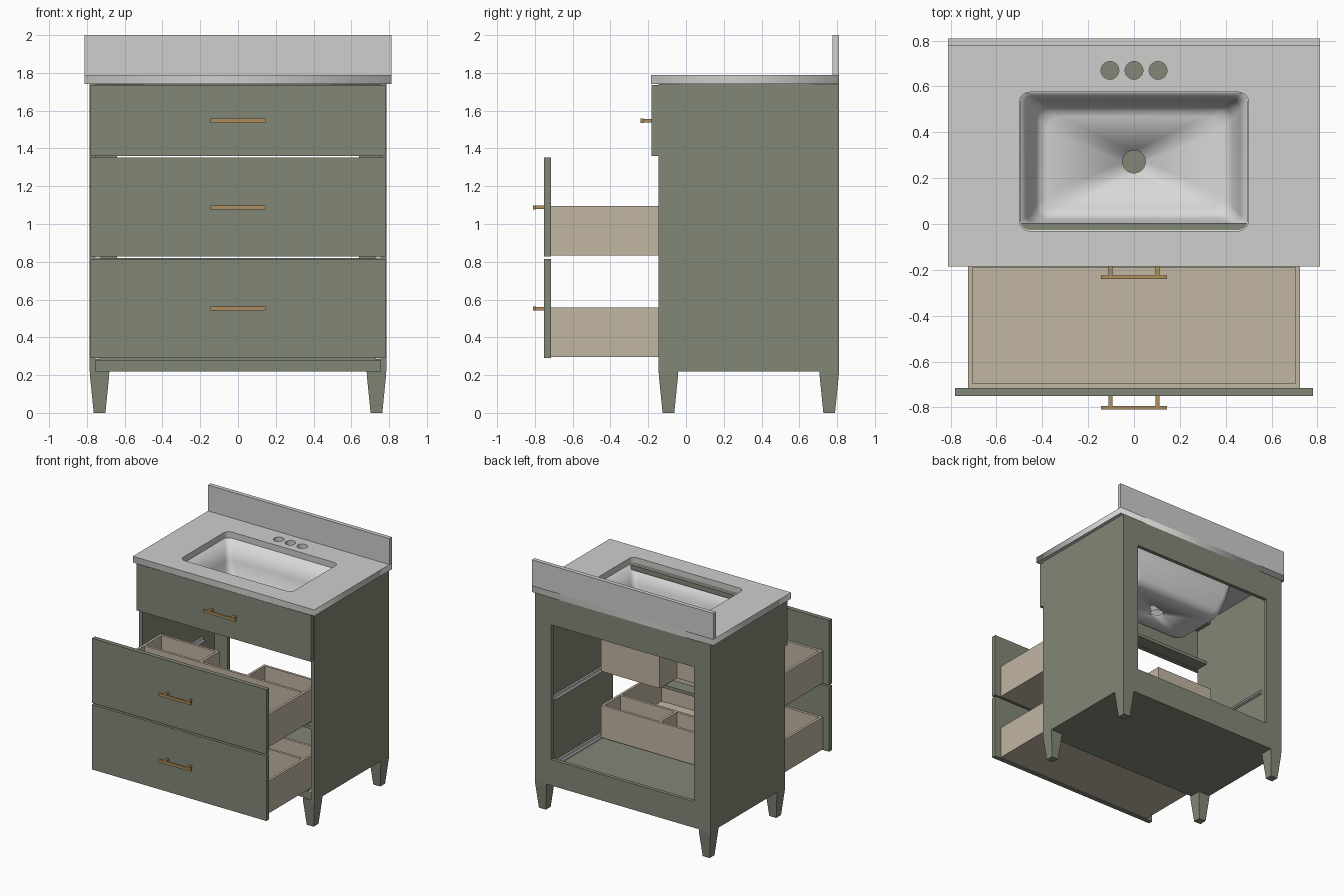
import bpy, bmesh, math

cube = bpy.data.objects.get("Cube")
if cube:
    bpy.data.objects.remove(cube, do_unlink=True)


def material(name, rgb):
    m = bpy.data.materials.new(name)
    m.use_nodes = True
    m.diffuse_color = (*rgb, 1)
    m.node_tree.nodes["Principled BSDF"].inputs["Base Color"].default_value = (*rgb, 1)
    return m


GREEN = material("sage_green_paint", (0.225, 0.245, 0.185))
TAN = material("pale_wood", (0.54, 0.465, 0.365))
STONE = material("grey_stone", (0.62, 0.62, 0.61))
WHITE = material("white_ceramic", (0.69, 0.69, 0.69))
BRASS = material("brass", (0.43, 0.275, 0.11))
STEEL = material("steel", (0.6, 0.6, 0.6))


def add_mesh(name, bm, mat):
    bmesh.ops.recalc_face_normals(bm, faces=bm.faces)
    me = bpy.data.meshes.new(name)
    bm.to_mesh(me)
    bm.free()
    me.materials.append(mat)
    ob = bpy.data.objects.new(name, me)
    bpy.context.collection.objects.link(ob)
    return ob


def boxes(name, mat, *ranges):
    """One object made of boxes, each given as (x0, x1, y0, y1, z0, z1)."""
    bm = bmesh.new()
    for x0, x1, y0, y1, z0, z1 in ranges:
        for v in bmesh.ops.create_cube(bm, size=1)["verts"]:
            v.co = (x1 if v.co.x > 0 else x0, y1 if v.co.y > 0 else y0,
                    z1 if v.co.z > 0 else z0)
    return add_mesh(name, bm, mat)


def loft(name, mat, loops, cap=True):
    """Skin a stack of equal-length point loops."""
    bm = bmesh.new()
    rings = [[bm.verts.new(p) for p in loop] for loop in loops]
    n = len(rings[0])
    for a, b in zip(rings, rings[1:]):
        for i in range(n):
            j = (i + 1) % n
            bm.faces.new((a[i], a[j], b[j], b[i]))
    if cap:
        bm.faces.new(rings[0])
        bm.faces.new(rings[-1])
    return add_mesh(name, bm, mat)


def rounded_rect(hx, y0, y1, r, z, seg=6):
    pts = []
    for k, (cx, cy) in enumerate(((hx - r, y1 - r), (r - hx, y1 - r),
                                  (r - hx, y0 + r), (hx - r, y0 + r))):
        for i in range(seg + 1):
            a = math.pi / 2 * (k + i / seg)
            pts.append((cx + r * math.cos(a), cy + r * math.sin(a), z))
    return pts


def circle(cx, cy, r, z, n=28):
    return [(cx + r * math.cos(math.tau * i / n), cy + r * math.sin(math.tau * i / n), z)
            for i in range(n)]


# Cabinet carcass
W, T, FRONT, BACK, BASE, TOP = 0.785, 0.03, -0.145, 0.81, 0.22, 1.74
IN = W - T
for side, s in (("right", -1), ("left", 1)):
    x0, x1 = sorted((s * IN, s * W))
    boxes(side + "_side_panel", GREEN, (x0, x1, FRONT, BACK, BASE, TOP))
    x0, x1 = sorted((s * 0.64, s * IN))
    boxes(side + "_back_stile", GREEN, (x0, x1, BACK - T, BACK, 0.43, 1.52))
boxes("cabinet_floor", GREEN, (-IN, IN, FRONT + 0.01, BACK - T, BASE, 0.28))
boxes("back_bottom_rail", GREEN, (-IN, IN, BACK - T, BACK, BASE, 0.43))
boxes("back_top_rail", GREEN, (-IN, IN, BACK - T, BACK, 1.52, TOP))
boxes("front_top_rail", GREEN, (-IN, IN, FRONT, 0.005, 1.70, TOP - 0.002))
boxes("front_upper_rail", GREEN, (-IN, IN, FRONT, -0.04, 1.365, 1.39))
boxes("front_middle_rail", GREEN, (-IN, IN, FRONT, -0.04, 0.795, 0.82))

# Tapered legs
for row, cy in (("front", FRONT + 0.052), ("back", BACK - 0.052)):
    for side, cx in (("right", 0.052 - W), ("left", W - 0.052)):
        loft(f"{row}_{side}_leg", GREEN,
             [[(cx + a * h, cy + b * h, z) for a, b in ((1, 1), (-1, 1), (-1, -1), (1, -1))]
              for z, h in ((0, 0.031), (0.19, 0.05), (BASE, 0.052))])


# Fronts and handles
def front_panel(name, y, z0, z1, handle_z):
    boxes(name + "_front", GREEN, (-0.78, 0.78, y, y + 0.036, z0, z1))
    parts = [(-0.145, 0.145, y - 0.058, y - 0.043, handle_z - 0.011, handle_z + 0.011)]
    for s in (-1, 1):
        parts.append((s * 0.103 - 0.009, s * 0.103 + 0.009, y - 0.045, y + 0.002,
                      handle_z - 0.009, handle_z + 0.009))
    boxes(name + "_handle", BRASS, *parts)


OPEN = -0.751
front_panel("top_fixed", -0.182, 1.36, 1.737, 1.547)
front_panel("middle_drawer", OPEN, 0.828, 1.352, 1.088)
front_panel("lower_drawer", OPEN, 0.29, 0.815, 0.552)

# Drawer boxes: open trays with rear compartments
DX, DT, D0, D1, CROSS, NOTCH = 0.725, 0.02, OPEN + 0.036, 0.05, -0.18, 0.2


def drawer_box(name, z0, z1, notched):
    f = z0 + 0.015
    parts = [(-DX, DX, D0, D0 + DT, z0, z1),
             (-DX + DT, DX - DT, CROSS - 0.01, CROSS + 0.01, f, z1),
             (-DX, DX, D0, CROSS + 0.01, z0, f)]
    for s in (-1, 1):
        def span(a, b, *rest):
            parts.append((*sorted((s * a, s * b)), *rest))
        span(DX - DT, DX, D0, D1, z0, z1)
        span(NOTCH, NOTCH + DT, CROSS, D1, z0, z1)
        span(NOTCH, DX, D1 - DT, D1, z0, z1)
        span(NOTCH, DX, CROSS, D1, z0, f)
    if not notched:
        parts.append((-NOTCH, NOTCH, D1 - DT, D1, z0, z1))
        parts.append((-NOTCH, NOTCH, CROSS, D1, z0, f))
    boxes(name, TAN, *parts)


drawer_box("middle_drawer_box", 0.832, 1.096, True)
drawer_box("lower_drawer_box", 0.296, 0.557, False)

# Drawer slides
for level, z in (("lower", 0.282), ("middle", 0.815)):
    for side, s in (("right", -1), ("left", 1)):
        x0, x1 = sorted((s * 0.727, s * IN))
        boxes(f"{level}_{side}_slide", STEEL, (x0, x1, FRONT + 0.005, 0.62, z, z + 0.012),
              (*sorted((s * 0.742, s * IN)), FRONT + 0.005, 0.62, z, z + 0.03))

# Countertop with basin opening and tap holes
CX, CY0 = 0.812, -0.185
outlines = [[(-CX, CY0, 0), (CX, CY0, 0), (CX, BACK, 0), (-CX, BACK, 0)],
            rounded_rect(0.5, -0.03, 0.575, 0.045, 0)]
outlines += [circle(x, 0.67, 0.039, 0) for x in (-0.105, 0, 0.105)]
cu = bpy.data.curves.new("countertop", "CURVE")
cu.dimensions, cu.fill_mode, cu.extrude = "2D", "BOTH", 0.025
for pts in outlines:
    sp = cu.splines.new("POLY")
    sp.points.add(len(pts) - 1)
    for p, co in zip(sp.points, pts):
        p.co = (*co, 1)
    sp.use_cyclic_u = True
cu.materials.append(STONE)
counter = bpy.data.objects.new("countertop", cu)
counter.location.z = TOP + 0.025
bpy.context.collection.objects.link(counter)
bpy.ops.object.select_all(action="DESELECT")
counter.select_set(True)
bpy.context.view_layer.objects.active = counter
bpy.ops.object.convert(target="MESH")
boxes("backsplash", STONE, (-CX, CX, BACK - 0.034, BACK, 1.79, 2.0))

# Basin with drain hole
basin = loft("basin", WHITE, [
    rounded_rect(0.503, -0.033, 0.578, 0.045, TOP),
    rounded_rect(0.47, -0.01, 0.55, 0.05, 1.58),
    rounded_rect(0.435, 0.018, 0.52, 0.06, 1.46),
    rounded_rect(0.415, 0.035, 0.50, 0.06, 1.43),
    rounded_rect(0.38, 0.065, 0.47, 0.06, 1.418),
    circle(0, 0.272, 0.05, 1.402)], cap=False)
shell = basin.modifiers.new("shell", "SOLIDIFY")
shell.thickness, shell.offset = 0.014, 0
basin.select_set(True)
counter.select_set(False)
bpy.context.view_layer.objects.active = basin
bpy.ops.object.shade_smooth_by_angle(angle=math.radians(40))
